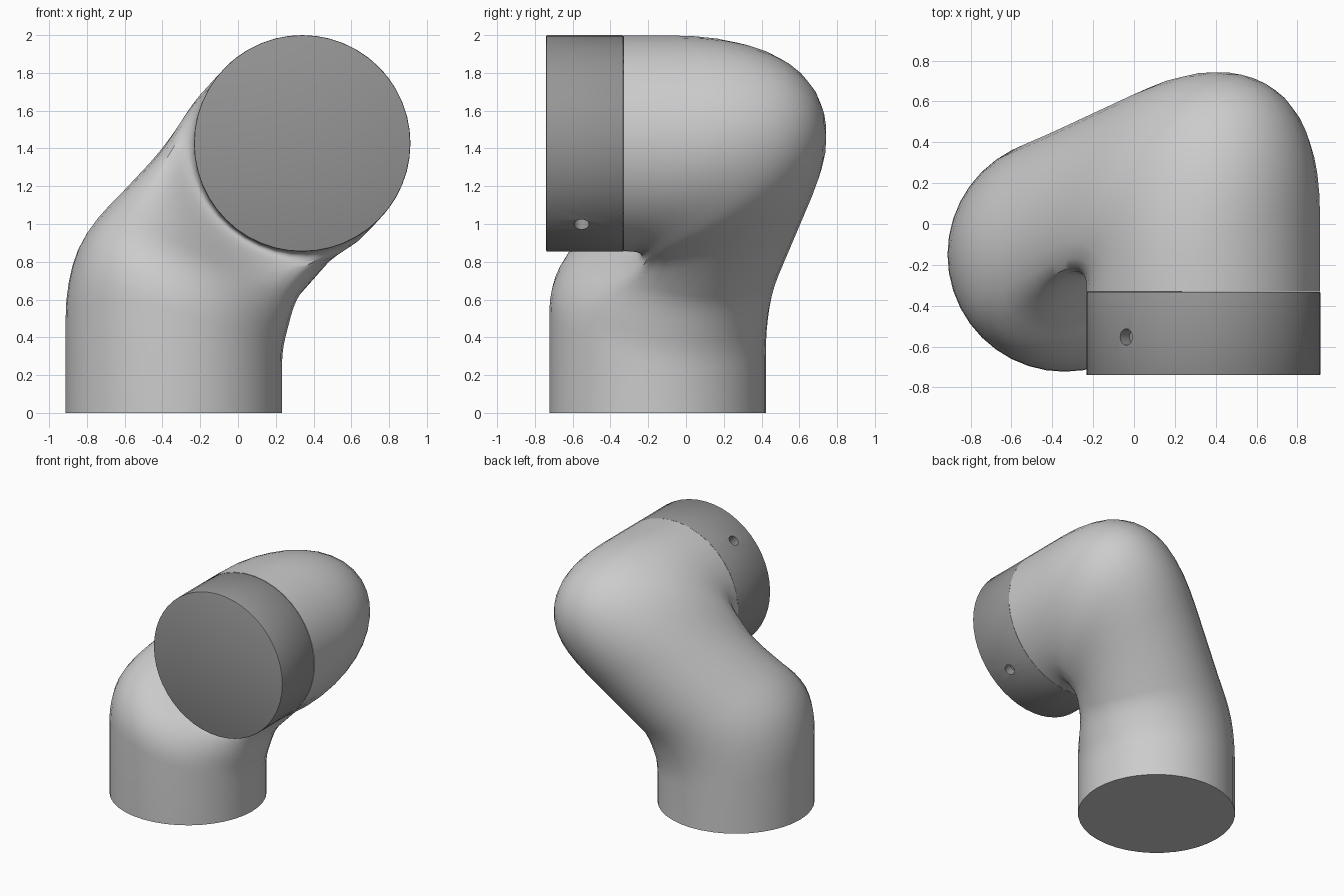
import bpy, bmesh, math
from mathutils import Vector, Matrix

if "Cube" in bpy.data.objects:
    bpy.data.objects.remove(bpy.data.objects["Cube"])

R, SIDES = 0.573, 40

# Centreline: vertical foot, slanted middle, forward-facing outlet
P0 = Vector((-0.34, -0.15, 0.0))
P1 = Vector((-0.34, -0.15, 0.68))
P2 = Vector((0.34, 0.166, 1.427))
END_Y = -0.33
UP, FWD = Vector((0, 0, 1)), Vector((0, -1, 0))
MID = (P2 - P1).normalized()
SIDE = MID.cross(FWD).normalized()


def finish(name, bm):
    bmesh.ops.recalc_face_normals(bm, faces=bm.faces[:])
    mesh = bpy.data.meshes.new(name)
    bm.to_mesh(mesh)
    bm.free()
    ob = bpy.data.objects.new(name, mesh)
    bpy.context.collection.objects.link(ob)
    return ob


def smooth(ob, angle):
    bpy.ops.object.select_all(action='DESELECT')
    ob.select_set(True)
    bpy.context.view_layer.objects.active = ob
    bpy.ops.object.shade_smooth_by_angle(angle=math.radians(angle))


def slide(p, direction, origin, normal):
    """Move p along direction until it lies on a mitre plane."""
    return p + direction * ((origin - p).dot(normal) / direction.dot(normal))


def fillet(before, corner, after, t, steps):
    """Round a corner with a quadratic curve of tangent length t."""
    a, b = before - corner, after - corner
    a = corner + a.normalized() * min(t, a.length * 0.9)
    b = corner + b.normalized() * min(t, b.length * 0.9)
    pts = []
    for i in range(steps + 1):
        s = i / steps
        pts.append(a * (1 - s) ** 2 + corner * (2 * s * (1 - s)) + b * s * s)
    return pts


def cylinder(name, radius, depth, centre, axis, sides):
    bm = bmesh.new()
    turn = Vector((0, 0, 1)).rotation_difference(axis).to_matrix().to_4x4()
    bmesh.ops.create_cone(bm, cap_ends=True, segments=sides, radius1=radius,
                          radius2=radius, depth=depth,
                          matrix=Matrix.Translation(centre) @ turn)
    return finish(name, bm)


# Bent pipe: each lengthwise line runs through two mitred, rounded corners
lines = []
for k in range(SIDES):
    a = 2 * math.pi * k / SIDES
    q0 = P0 + Vector((R * math.cos(a), R * math.sin(a), 0))
    q1 = slide(q0, UP, P1, UP + MID)
    q2 = slide(q1, MID, P2, MID + FWD)
    q3 = Vector((q2.x, END_Y, q2.z))
    # keep the inside of the tight elbow behind the collar
    s = q2.y + 0.15
    q2.y = -0.15 + 0.5 * (s + math.sqrt(s * s + 0.01))
    length = (q2 - q1).length
    line = ([q0] + fillet(q0, q1, q2, min(0.45 * q1.z, 0.35 * length), 8)
            + fillet(q1, q2, q3, min(0.9, 0.5 * length), 12) + [q3])
    # slight pinch across the slanted middle
    for i in range(5, 16):
        off = (line[i] - P1).dot(SIDE)
        line[i] = line[i] - SIDE * off * 0.08 * math.sin(math.pi * (i - 4) / 12) ** 2
    lines.append(line)

bm = bmesh.new()
grid = [[bm.verts.new(p) for p in line] for line in lines]
for k in range(SIDES):
    u, v = grid[k], grid[(k + 1) % SIDES]
    for i in range(len(u) - 1):
        bm.faces.new((u[i], v[i], v[i + 1], u[i + 1]))
bm.faces.new([line[0] for line in grid])
bm.faces.new([line[-1] for line in grid])
pipe = finish("bent_pipe", bm)
smooth(pipe, 40)

# Dark collar on the outlet, with two opposite blind screw holes
collar = cylinder("outlet_collar", R, 0.408, Vector((0.34, -0.536, 1.427)), FWD, 48)
bevel = collar.modifiers.new("edge", 'BEVEL')
bevel.width, bevel.segments, bevel.limit_method = 0.006, 2, 'ANGLE'
cutters = []
for sign in (1, -1):
    out = Vector((-0.66, 0, 0.75)).normalized() * sign
    cutter = cylinder("hole_cutter", 0.04, 0.16,
                      Vector((0.34, -0.553, 1.427)) + out * (R + 0.01), out, 20)
    cutter.scale.y = 1.0
    cutter.hide_render = True
    cutters.append(cutter)
    hole = collar.modifiers.new("hole", 'BOOLEAN')
    hole.operation, hole.object, hole.solver = 'DIFFERENCE', cutter, 'EXACT'
bpy.context.view_layer.objects.active = collar
for name in [m.name for m in collar.modifiers]:
    bpy.ops.object.modifier_apply(modifier=name)
for cutter in cutters:
    bpy.data.objects.remove(cutter)
smooth(collar, 30)
dark = bpy.data.materials.new("dark_grey")
dark.diffuse_color = (0.3, 0.3, 0.3, 1)
dark.use_nodes = True
dark.node_tree.nodes["Principled BSDF"].inputs["Base Color"].default_value = dark.diffuse_color
collar.data.materials.clear()
collar.data.materials.append(dark)
